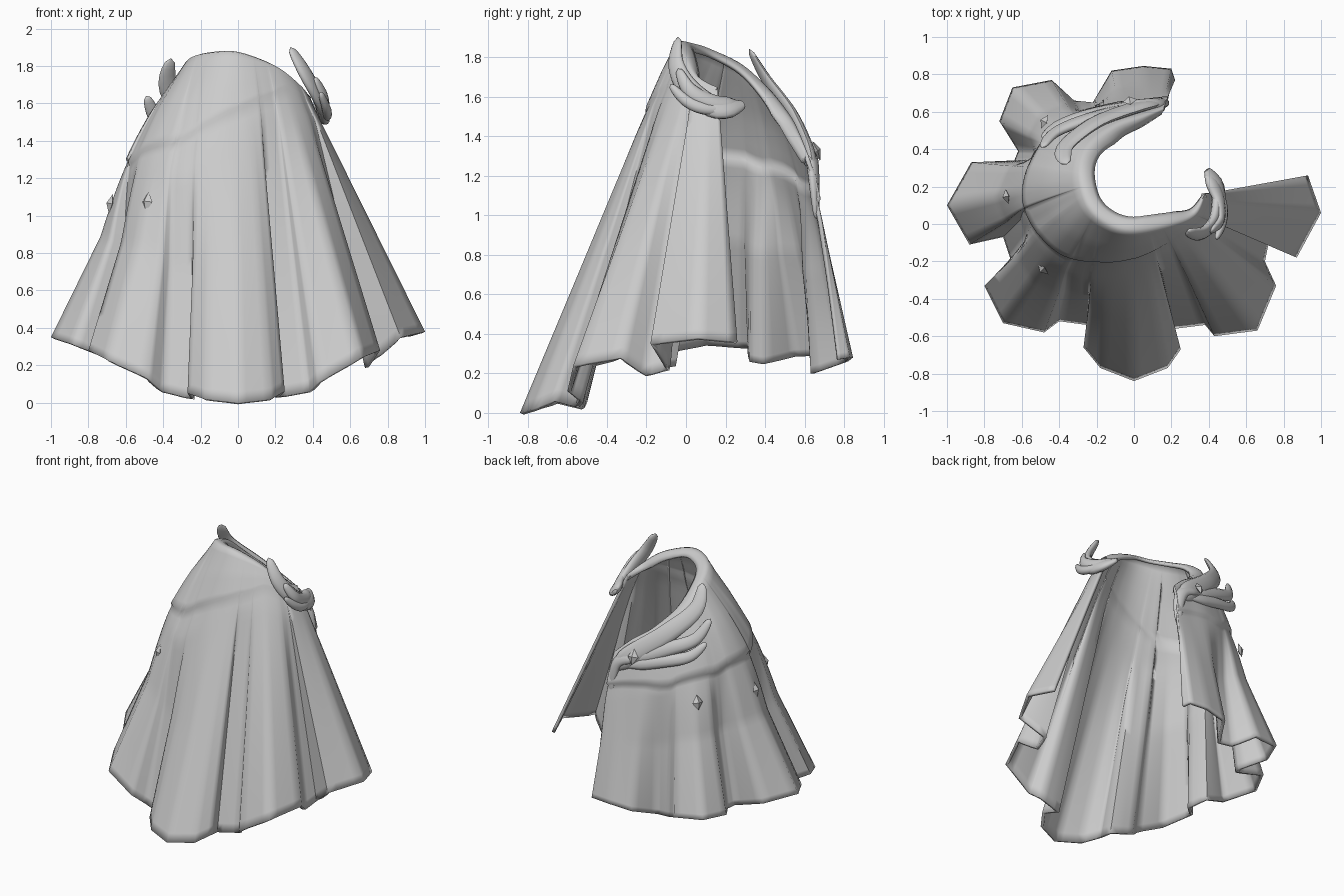
import bpy, bmesh, math
from mathutils import Vector

cube = bpy.data.objects.get("Cube")
if cube:
    bpy.data.objects.remove(cube)

grey = bpy.data.materials.new("pale_grey")
grey.use_nodes = True
grey.diffuse_color = (0.6, 0.6, 0.6, 1)
grey.node_tree.nodes["Principled BSDF"].inputs["Base Color"].default_value = (0.6, 0.6, 0.6, 1)

AXIS = Vector((0.05, 0.28, 0))


def make_object(name, bm, smooth=40):
    mesh = bpy.data.meshes.new(name)
    bm.to_mesh(mesh)
    bm.free()
    mesh.materials.append(grey)
    obj = bpy.data.objects.new(name, mesh)
    bpy.context.collection.objects.link(obj)
    if smooth:
        bpy.ops.object.select_all(action='DESELECT')
        obj.select_set(True)
        bpy.context.view_layer.objects.active = obj
        bpy.ops.object.shade_smooth_by_angle(angle=math.radians(smooth))
    return obj


def grid(name, rows, closed=False, smooth=60):
    """Skin a list of equally long point rows."""
    bm = bmesh.new()
    verts = [[bm.verts.new(p) for p in row] for row in rows]
    for a, b in zip(verts, verts[1:]):
        n = len(a)
        for i in range(n if closed else n - 1):
            k = (i + 1) % n
            bm.faces.new((a[i], a[k], b[k], b[i]))
    if closed:
        bm.faces.new(verts[0])
        bm.faces.new(verts[-1])
        bmesh.ops.recalc_face_normals(bm, faces=bm.faces)
    return make_object(name, bm, smooth)


def spline(points, s):
    """Smooth curve through the points, s from 0 to 1."""
    n = len(points) - 1
    k = min(int(s * n), n - 1)
    f = s * n - k
    p0, p1, p2, p3 = (Vector(points[min(max(k + d, 0), n)]) for d in (-1, 0, 1, 2))
    return 0.5 * (2 * p1 + (p2 - p0) * f + (2 * p0 - 5 * p1 + 4 * p2 - p3) * f * f
                  + (3 * p1 - p0 - 3 * p2 + p3) * f ** 3)


def ramp(pairs, s):
    for (a, va), (b, vb) in zip(pairs, pairs[1:]):
        if s <= b:
            return va + (vb - va) * (s - a) / (b - a)
    return pairs[-1][1]


# Pleated hem, from the right opening edge round the front to the back flap
HEM = [(.93, .26, .36), (1, .06, .38), (.87, -.18, .35), (.72, -.10, .22), (.70, -.20, .19),
       (.76, -.33, .28), (.66, -.57, .24), (.43, -.60, .11), (.38, -.54, .06), (.22, -.56, .03),
       (.25, -.67, .06), (.18, -.77, .02), (0, -.84, 0), (-.18, -.77, .02), (-.27, -.66, .05),
       (-.25, -.54, .02), (-.4, -.52, .06), (-.48, -.58, .13), (-.70, -.53, .23),
       (-.80, -.33, .28), (-.66, -.19, .22), (-.70, -.07, .24), (-.88, -.11, .31),
       (-1, .10, .35), (-.87, .33, .33), (-.64, .34, .26), (-.62, .39, .25), (-.72, .55, .29),
       (-.65, .73, .30), (-.44, .77, .28), (-.32, .66, .21), (-.22, .65, .2), (-.12, .82, .26),
       (.05, .845, .28), (.20, .83, .28), (.22, .77, .27)]
# Collar rim, in the same direction
RIM = [(.38, .16, 1.64), (.33, .05, 1.70), (.2, -.01, 1.80), (0, -.05, 1.87), (-.15, -.01, 1.87),
       (-.26, .1, 1.84), (-.3, .28, 1.76), (-.25, .42, 1.64), (-.1, .53, 1.5), (.05, .58, 1.4),
       (.16, .62, 1.3)]
RIM_AT = [(0, 0), (.09, 1), (.2, 2), (.34, 3), (.42, 4.1), (.56, 5.2), (.73, 6), (.84, 7),
          (.91, 8), (.95, 9), (1, 10)]

SUB = 4
hem = [Vector(a).lerp(Vector(b), j / SUB) for a, b in zip(HEM, HEM[1:]) for j in range(SUB)]
hem.append(Vector(HEM[-1]))

# Clockwise turn of every hem point, kept rising so that upper cloth never overlaps
first = math.atan2(hem[0].y, hem[0].x)
turns = [0]
for p in hem[1:]:
    turn = (first - math.atan2(p.y, p.x)) % math.tau
    turns.append(max(turn if turn < 6 else 0, turns[-1] + 0.004))
ring = []
for p, turn in zip(hem, turns):
    ang = first - turn
    r = 1 / math.hypot(math.cos(ang), math.sin(ang) / 0.86)
    base = Vector((r * math.cos(ang), r * math.sin(ang), p.z))
    u = turn / turns[-1]
    ring.append((u, spline(RIM, ramp(RIM_AT, u) / 10), base, p))


def cloth(item, t, lift=0):
    """Point on the cloth: t is 0 at the rim and 1 at the hem."""
    u, top, base, low = item
    start = ramp([(0, .12), (.3, .17), (.45, .36), (1, .33)], u)
    fold = max(0, (t - start) / (1 - start))
    p = top.lerp(base, t) + (low - base) * fold
    out = base - AXIS * 0.5
    out.z = 0.3
    out.normalize()
    bulge = 0.05 * max(0, -out.x) * math.sin(math.pi * min(1, t * 1.6))
    return p + out * (lift + bulge)


def lip(item, s):
    """Rolled collar turning inward from the rim, narrowing to both ends."""
    u, top = item[:2]
    inward = AXIS - top
    inward.z = 0
    inward.normalize()
    width = 0.09 * ramp([(0, .1), (.15, .8), (.3, 1), (.88, 1), (1, .4)], u)
    return top + inward * width * s + Vector((0, 0, 0.01 * math.sin(s * math.pi) - 0.035 * s * s))


# Cloak: collar, shoulder yoke down to a slanting seam, then the pleated skirt
SEAM = [(0, .03), (.18, .06), (.35, .16), (.5, .28), (.65, .35), (.85, .33), (1, .22)]
RAISE = [(0, .002), (.2, .004), (.45, .014), (1, .016)]
rows = [[lip(i, 1 - r / 4) for i in ring] for r in range(4)]
for r in range(11):
    s = r / 10
    rows.append([cloth(i, ramp(SEAM, i[0]) * s, ramp(RAISE, i[0]) * min(1, 2 * s)) for i in ring])
for r in range(27):
    s = 0.012 + 0.988 * r / 26
    rows.append([cloth(i, ramp(SEAM, i[0]) * (1 - s) + s) for i in ring])
cloak = grid("cloak", rows, smooth=75)
mod = cloak.modifiers.new("thickness", 'SOLIDIFY')
mod.thickness = 0.022
mod.offset = -1


def feather(name, points, width, thick=0.028, facing=None):
    """Flattened horn that lies along the cloth and rounds off at its last point."""
    sections = []
    for k in range(21):
        s = k / 20
        p = spline(points, s)
        along = (spline(points, min(1, s + .02)) - spline(points, max(0, s - .02))).normalized()
        out = Vector(facing) if facing else Vector((p.x - AXIS.x, p.y - AXIS.y, 0.25))
        side = along.cross(out).normalized()
        out = side.cross(along)
        size = 0.05 + 0.95 * min(1, 4 * s + .35) * math.sqrt(1 - s ** 3)
        sections.append([p + side * width * size * math.cos(a) + out * thick * size * math.sin(a)
                         for a in (math.tau * j / 12 for j in range(12))])
    return grid(name, sections, closed=True)


# Right-hand end of the collar: curled clasp
feather("front_clasp_long_feather", [(.39, .29, 1.56), (.45, .16, 1.54), (.43, .02, 1.63),
                                     (.36, -.05, 1.76), (.28, -.04, 1.9)], .06, .032)
feather("front_clasp_middle_feather", [(.39, .27, 1.56), (.45, .14, 1.57), (.46, .02, 1.63),
                                       (.41, -.04, 1.74)], .045)
feather("front_clasp_short_feather", [(.42, .24, 1.54), (.47, .1, 1.54), (.47, 0, 1.58),
                                      (.44, -.08, 1.66)], .035)

# Back flap: winged clasp with three feathers and a tail along the edge
BACK = (-.35, 1, .45)
feather("back_clasp_long_feather", [(.14, .65, 1.2), (0, .62, 1.33), (-.21, .54, 1.5),
                                    (-.37, .41, 1.68), (-.36, .32, 1.84)], .07, facing=BACK)
feather("back_clasp_middle_feather", [(.02, .63, 1.28), (-.25, .56, 1.41), (-.42, .49, 1.5),
                                      (-.49, .41, 1.64)], .05, facing=BACK)
feather("back_clasp_short_feather", [(.04, .64, 1.24), (-.22, .59, 1.32), (-.4, .53, 1.38),
                                     (-.49, .46, 1.48)], .045, facing=BACK)
feather("back_clasp_tail", [(-.04, .63, 1.32), (.1, .64, 1.26), (.15, .65, 1.14),
                            (.16, .66, .98)], .045)

# Diamond studs
for name, spot in (("front_stud", (-.475, -.23, 1.07)), ("side_stud", (-.665, .15, 1.06)),
                   ("back_stud", (-.465, .54, 1.06)), ("clasp_stud", (-.02, .645, 1.32))):
    spot = Vector(spot)
    out = spot - AXIS
    out.z = 0.15
    out.normalize()
    spot += out * 0.015
    side = Vector((0, 0, 1)).cross(out).normalized()
    up = out.cross(side)
    bm = bmesh.new()
    rim = [bm.verts.new(spot + d) for d in (side * .04, up * .055, side * -.04, up * -.055)]
    for tip in (bm.verts.new(spot + out * .025), bm.verts.new(spot - out * .015)):
        for a, b in zip(rim, rim[1:] + rim[:1]):
            bm.faces.new((a, b, tip))
    bmesh.ops.recalc_face_normals(bm, faces=bm.faces)
    make_object(name, bm, smooth=0)
